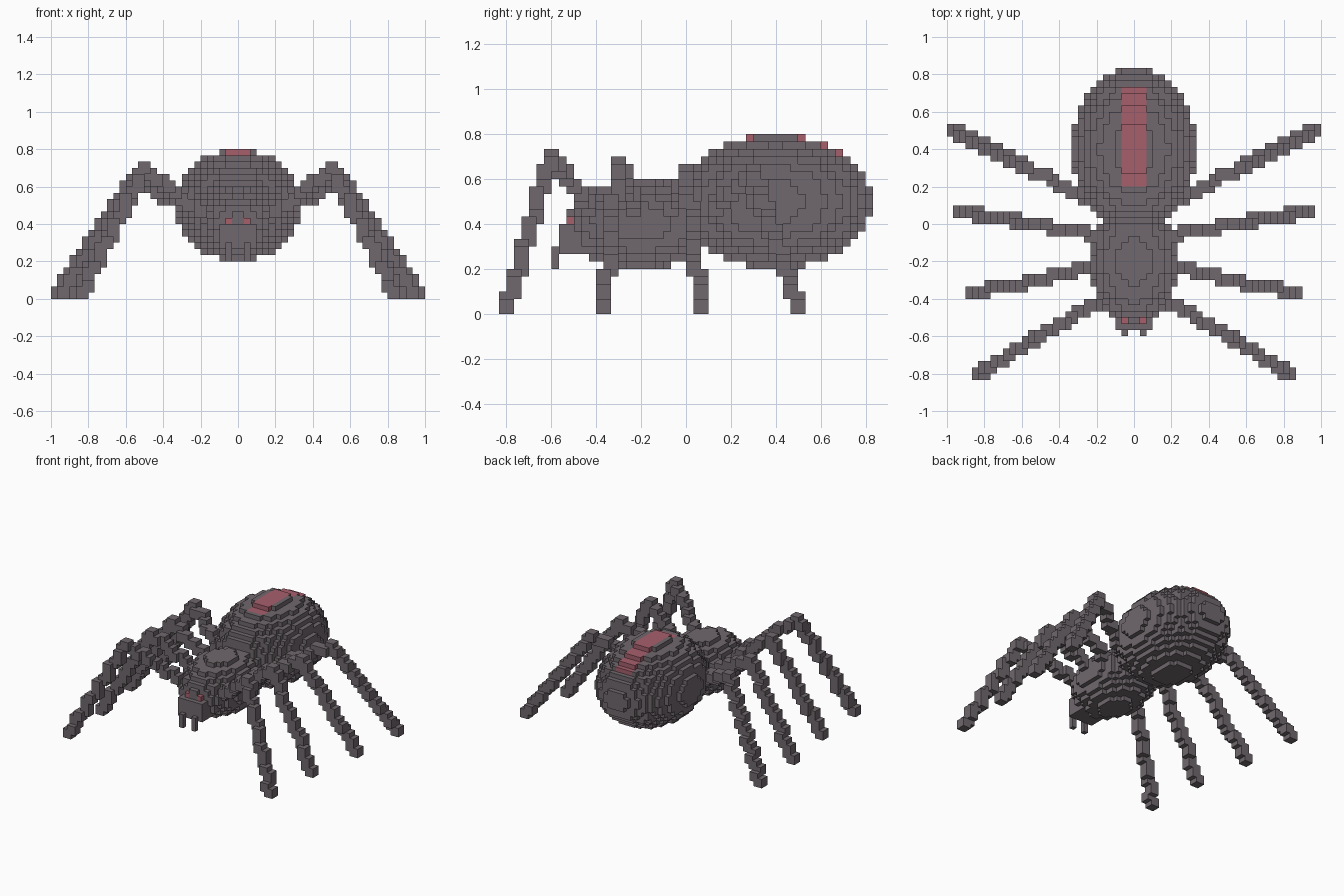
import bpy, bmesh
from mathutils import Vector

cube = bpy.data.objects.get("Cube")
if cube:
    bpy.data.objects.remove(cube)

V = 1 / 30  # edge of one block; all sizes below are in blocks


def material(name, rgb):
    m = bpy.data.materials.new(name)
    m.use_nodes = True
    m.diffuse_color = (*rgb, 1)
    m.node_tree.nodes["Principled BSDF"].inputs["Base Color"].default_value = (*rgb, 1)
    return m


GREY = material("warm grey", (0.16, 0.138, 0.153))
RED = material("dusty red", (0.38, 0.115, 0.15))


def ellipsoid(center, radii):
    """Blocks whose centres lie inside an ellipsoid."""
    spans = [range(c - r, c + r) for c, r in zip(center, radii)]
    return {(x, y, z) for x in spans[0] for y in spans[1] for z in spans[2]
            if sum(((p + 0.5 - c) / r) ** 2
                   for p, c, r in zip((x, y, z), center, radii)) <= 1}


def box(lo, hi):
    return {(x, y, z) for x in range(lo[0], hi[0])
            for y in range(lo[1], hi[1]) for z in range(lo[2], hi[2])}


def limb(*points):
    """A chain of blocks, two wide, along a bent line."""
    cells = set()
    for a, b in zip(points, points[1:]):
        a, b = Vector(a), Vector(b)
        steps = int(max(abs(d) for d in b - a))
        for i in range(steps + 1):
            c = [int(round(v)) for v in a.lerp(b, i / steps)]
            cells |= box([v - 1 for v in c], [v + 1 for v in c])
    return cells


def mirror(cells):
    return {(-1 - x, y, z) for x, y, z in cells}


# Body parts
parts = {
    "abdomen": ellipsoid((0, 12, 15), (10, 13, 9)),
    "thorax": ellipsoid((0, -6, 12), (7, 10, 6)),
    "jaws": box((-3, -17, 8), (3, -13, 12)),
}

# Paired eyes, fangs and legs
eye = box((1, -16, 12), (2, -15, 13))
fang = box((1, -18, 6), (2, -17, 9))
pairs = {
    "eye": eye,
    "fang": fang,
    "front_leg": limb((5, -12, 13), (15, -18, 21), (25, -24, 1)),
    "second_leg": limb((5, -6, 13), (15, -9, 20), (26, -11, 1)),
    "third_leg": limb((5, -2, 13), (16, 0, 19), (28, 2, 1)),
    "rear_leg": limb((5, 3, 13), (17, 9, 19), (29, 15, 1)),
}
for name, cells in pairs.items():
    parts["left_" + name] = cells
    parts["right_" + name] = mirror(cells)

# Red blocks: the eyes and the stripe on top of the abdomen
red = eye | mirror(eye)
for x in range(-2, 2):
    for y in range(6, 22):
        red.add((x, y, max(c[2] for c in parts["abdomen"] if c[:2] == (x, y))))

filled = set().union(*parts.values())
SIDES = [(axis, sign) for axis in range(3) for sign in (-1, 1)]


def build(name, cells):
    """Make the outer faces of the blocks, coloured by block."""
    bm = bmesh.new()
    verts = {}
    for cell in sorted(cells):
        for axis, sign in SIDES:
            near = list(cell)
            near[axis] += sign
            if tuple(near) in filled:
                continue
            u, w = (axis + 1) % 3, (axis + 2) % 3
            loop = []
            for du, dw in ((0, 0), (1, 0), (1, 1), (0, 1))[::sign]:
                p = list(cell)
                p[axis] += sign > 0
                p[u] += du
                p[w] += dw
                p = tuple(p)
                if p not in verts:
                    verts[p] = bm.verts.new(Vector(p) * V)
                loop.append(verts[p])
            face = bm.faces.new(loop)
            face.material_index = int(cell in red)
    mesh = bpy.data.meshes.new(name)
    bm.to_mesh(mesh)
    bm.free()
    mesh.materials.append(GREY)
    mesh.materials.append(RED)
    bpy.context.collection.objects.link(bpy.data.objects.new(name, mesh))


# Each block belongs to one part only; eyes take priority
used = set()
for name in sorted(parts, key=lambda n: "eye" not in n):
    build(name, parts[name] - used)
    used |= parts[name]
